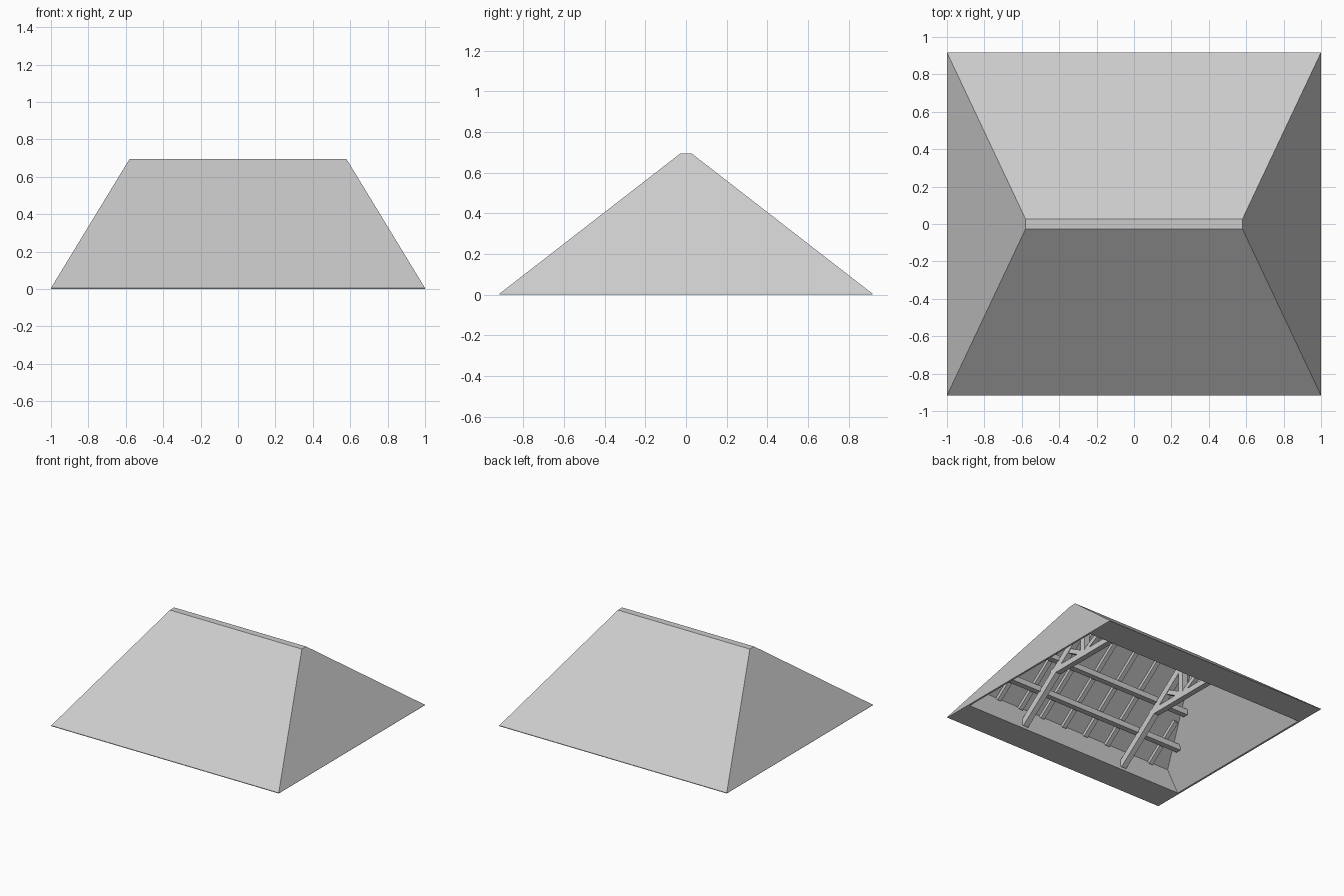
import bpy, bmesh, math
from mathutils import Matrix, Vector

if "Cube" in bpy.data.objects:
    bpy.data.objects.remove(bpy.data.objects["Cube"])

grey = bpy.data.materials.new("light_grey")
grey.diffuse_color = (0.6, 0.6, 0.6, 1)
grey.use_nodes = True
grey.node_tree.nodes["Principled BSDF"].inputs["Base Color"].default_value = grey.diffuse_color

SLOPE = 0.668 / 0.772 * 0.9    # rise of the long slopes
SLOPE = 0.69 / 0.89


def add_object(name, bm):
    bmesh.ops.recalc_face_normals(bm, faces=bm.faces)
    me = bpy.data.meshes.new(name)
    bm.to_mesh(me)
    bm.free()
    me.materials.append(grey)
    ob = bpy.data.objects.new(name, me)
    bpy.context.collection.objects.link(ob)
    return ob


def ring(bm, x, y, z):
    return [bm.verts.new((sx * x, sy * y, z)) for sx, sy in ((-1, -1), (1, -1), (1, 1), (-1, 1))]


def beam(name, a, b, width, depth):
    """Box from a to b; depth is measured across the beam in its upright plane."""
    a, b = Vector(a), Vector(b)
    d = (b - a).normalized()
    side = Vector((1, 0, 0)) if abs(d.x) < 0.5 else Vector((0, 1, 0))
    up = d.cross(side)
    rot = Matrix((side, d, up)).transposed().to_4x4()
    size = Matrix.Diagonal((width, (b - a).length, depth, 1))
    bm = bmesh.new()
    bmesh.ops.create_cube(bm, size=1, matrix=Matrix.Translation((a + b) / 2) @ rot @ size)
    return add_object(name, bm)


def slope_z(y, drop):
    """Height at y on the long slopes, lowered by drop."""
    return 0.005 + SLOPE * (0.917 - abs(y)) - drop


# Hipped roof shell: outer skin, boxed eaves and inner cavity
bm = bmesh.new()
inner_top, wall_y = 0.675, 0.68
wall_top = slope_z(wall_y, 0.03)
ridge_y = 0.917 - (inner_top + 0.03 - 0.005) / SLOPE
hip = lambda z: 0.985 - 0.604 * z
rings = [ring(bm, 0.58, 0.027, 0.695), ring(bm, 1, 0.917, 0.005), ring(bm, 1, 0.917, 0),
         ring(bm, hip(0), wall_y, 0), ring(bm, hip(wall_top), wall_y, wall_top),
         ring(bm, hip(inner_top), ridge_y, inner_top)]
for r, s in zip(rings, rings[1:]):
    for i in range(4):
        j = (i + 1) % 4
        bm.faces.new((r[i], r[j], s[j], s[i]))
bm.faces.new(rings[0])
bm.faces.new(rings[-1])
add_object("roof_shell", bm)

for sy in (-1, 1):
    # Common rafters lying under the long slopes, cut short by the hips
    for k in range(-4, 4):
        x = (k + 0.5) * 0.205
        top = min(0.64, (0.96 - abs(x)) / 0.604 - 0.03)
        y_top = 0.917 - (top + 0.045 - 0.005) / SLOPE
        beam("common_rafter", (x, sy * 0.675, slope_z(0.675, 0.045)),
             (x, sy * y_top, slope_z(y_top, 0.045)), 0.035, 0.03)
    # Purlins carrying the rafters
    for y, x in ((0.50, 0.84), (0.29, 0.73)):
        z = slope_z(y, 0.09)
        beam("purlin", (-x, sy * y, z), (x, sy * y, z), 0.045, 0.045)

# Two trusses
for x in (-0.465, 0.465):
    for sy in (-1, 1):
        beam("principal_rafter", (x, sy * 0.685, slope_z(0.685, 0.15)),
             (x, 0, slope_z(0, 0.15)), 0.045, 0.055)
        beam("strut", (x, sy * 0.02, 0.34), (x, sy * 0.17, slope_z(0.17, 0.16)), 0.035, 0.035)
    beam("collar_beam", (x, -0.36, 0.32), (x, 0.36, 0.32), 0.045, 0.045)
    beam("king_post", (x, 0, 0.32), (x, 0, 0.66), 0.045, 0.045)

# Ridge beam
beam("ridge_beam", (-0.57, 0, 0.645), (0.57, 0, 0.645), 0.035, 0.05)
